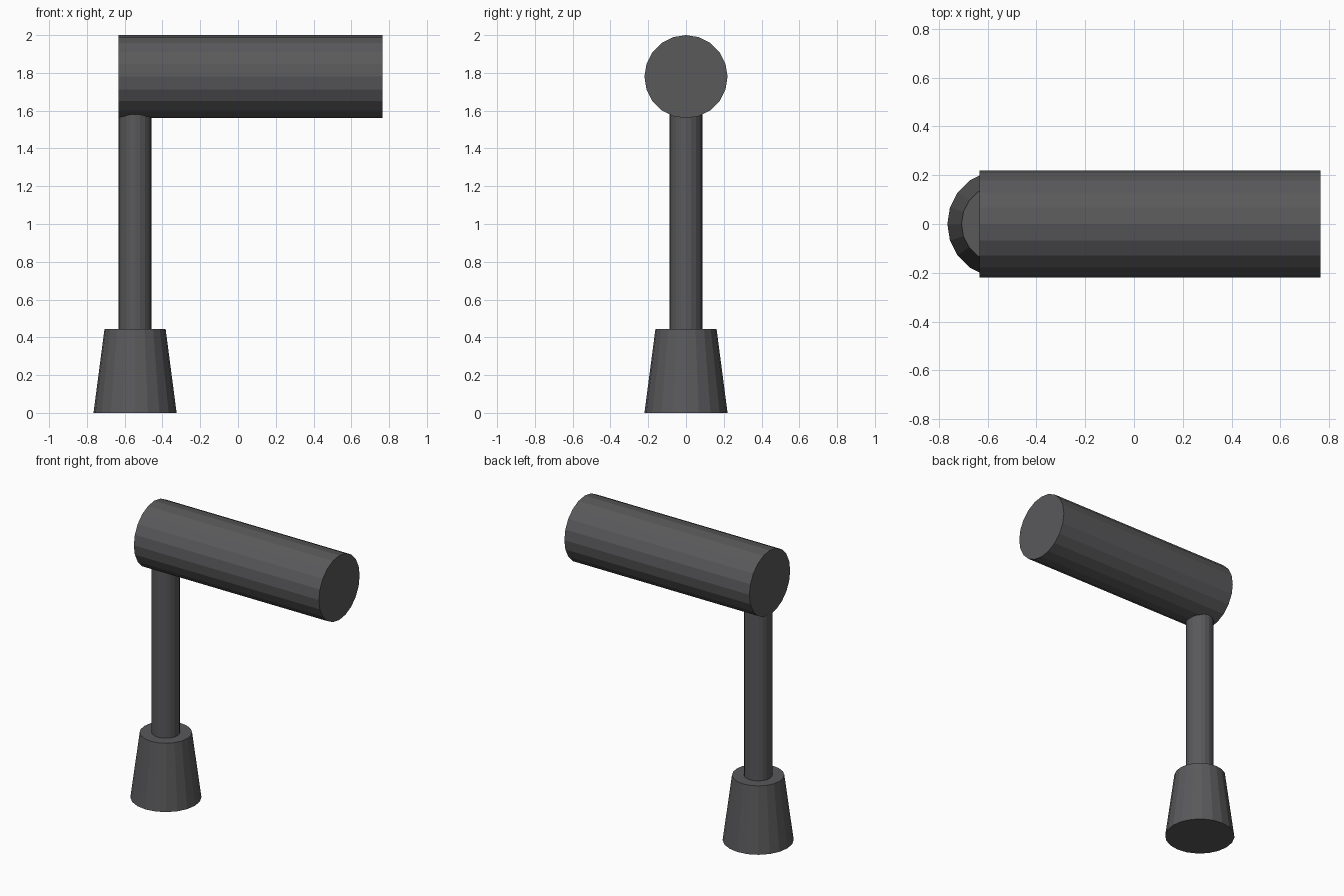
import bpy
from math import radians

if "Cube" in bpy.data.objects:
    bpy.data.objects.remove(bpy.data.objects["Cube"])

SIDES = 20
POST_X = -0.545   # axis of base and post

dark = bpy.data.materials.new("dark_grey")
dark.diffuse_color = (0.1, 0.1, 0.105, 1)
dark.use_nodes = True
dark.node_tree.nodes["Principled BSDF"].inputs["Base Color"].default_value = dark.diffuse_color


def cone(name, r_bottom, r_top, length, centre, rotation=(0, 0, 0)):
    """Flat-shaded capped cone or cylinder."""
    bpy.ops.mesh.primitive_cone_add(vertices=SIDES, radius1=r_bottom, radius2=r_top,
                                    depth=length, location=centre, rotation=rotation)
    obj = bpy.context.object
    obj.name = name
    obj.data.materials.append(dark)
    return obj


# Tapered foot
cone("tapered_base", 0.22, 0.162, 0.443, (POST_X, 0, 0.2215))

# Upright post, running up into the horizontal drum
post_bottom, post_top = 0.40, 1.70
cone("post", 0.088, 0.088, post_top - post_bottom,
     (POST_X, 0, (post_bottom + post_top) / 2))

# Horizontal drum, its left end flush with the post
left, right = -0.633, 0.765
cone("horizontal_drum", 0.22, 0.22, right - left,
     ((left + right) / 2, 0, 1.78), (0, radians(90), 0))
